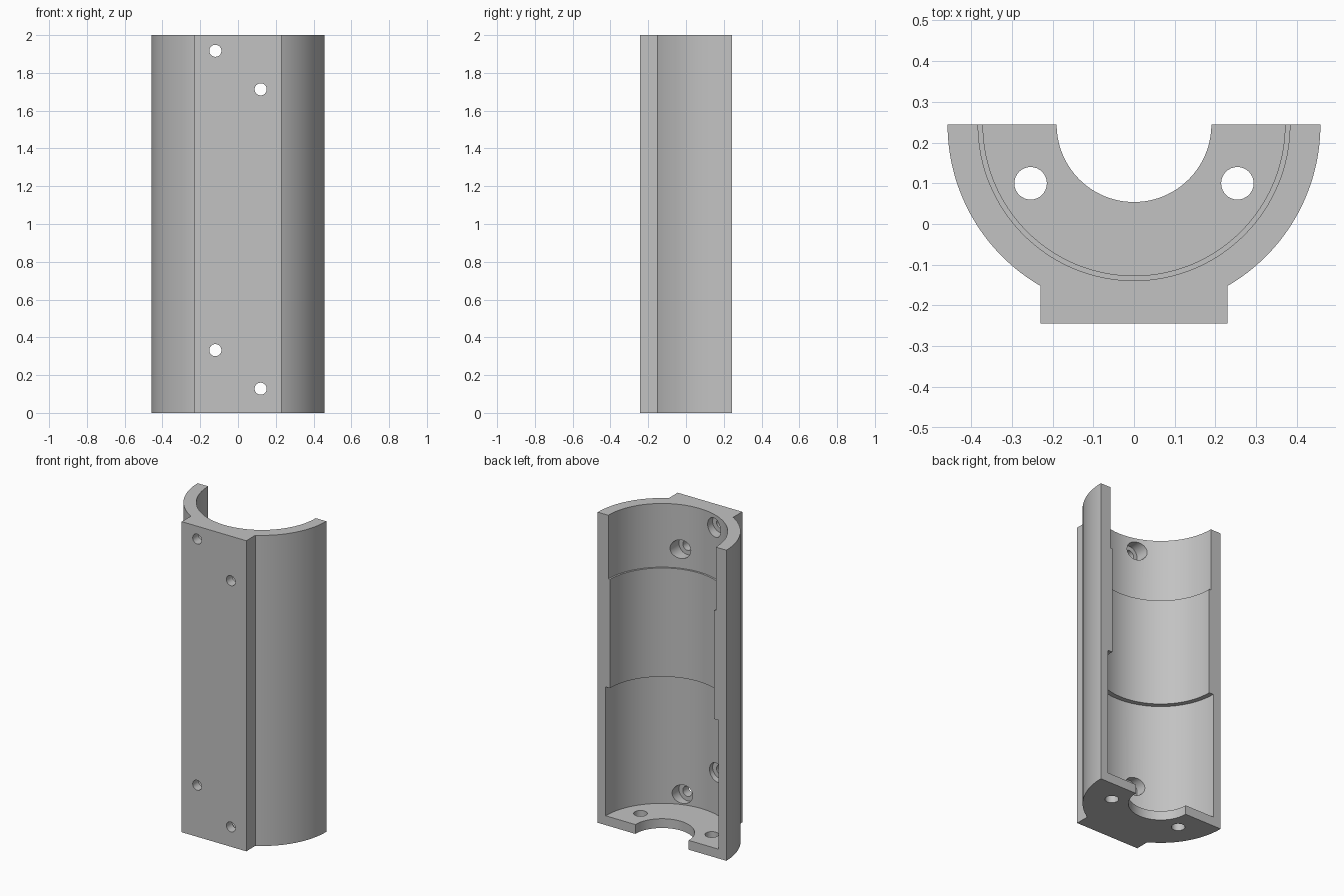
import bpy, bmesh, math

if "Cube" in bpy.data.objects:
    bpy.data.objects.remove(bpy.data.objects["Cube"], do_unlink=True)

HEIGHT = 2.0
BACK = 0.244          # split plane and bore axis
FRONT = -0.244        # mounting face
OUTER = 0.458
PAD = 0.23            # half width of the mounting pad

grey = bpy.data.materials.new("plain grey")
grey.use_nodes = True
colour = (0.54, 0.54, 0.54, 1)
grey.diffuse_color = colour
grey.node_tree.nodes["Principled BSDF"].inputs["Base Color"].default_value = colour


def half_shell():
    """Half round outline with a flat pad, extruded upward."""
    start = math.acos(PAD / OUTER)
    steps = 32
    right = [(OUTER * math.cos(a), BACK - OUTER * math.sin(a))
             for a in (start * i / steps for i in range(steps + 1))]
    right.append((PAD, FRONT))
    outline = right + [(-x, y) for x, y in reversed(right)]
    bm = bmesh.new()
    face = bm.faces.new([bm.verts.new((x, y, 0)) for x, y in outline])
    grown = bmesh.ops.extrude_face_region(bm, geom=[face])
    top = [v for v in grown["geom"] if isinstance(v, bmesh.types.BMVert)]
    bmesh.ops.translate(bm, verts=top, vec=(0, 0, HEIGHT))
    bmesh.ops.recalc_face_normals(bm, faces=bm.faces)
    mesh = bpy.data.meshes.new("half_shell")
    bm.to_mesh(mesh)
    bm.free()
    obj = bpy.data.objects.new("half_shell", mesh)
    bpy.context.collection.objects.link(obj)
    mesh.materials.append(grey)
    return obj


def drill(obj, radius, centre, length, along_y=False, sides=32):
    """Remove a cylinder from the object."""
    bpy.ops.mesh.primitive_cylinder_add(
        vertices=sides, radius=radius, depth=length, location=centre,
        rotation=(math.pi / 2 if along_y else 0, 0, 0))
    cutter = bpy.context.object
    cutter.name = "cutter"
    cutter.hide_render = True
    cutter.data.materials.append(grey)
    cut = obj.modifiers.new("drill", "BOOLEAN")
    cut.operation = "DIFFERENCE"
    cut.solver = "EXACT"
    cut.object = cutter
    bpy.context.view_layer.objects.active = obj
    bpy.ops.object.modifier_apply(modifier=cut.name)
    bpy.data.objects.remove(cutter, do_unlink=True)


shell = half_shell()

# Stepped bore and the opening in the floor: radius, bottom, top
for radius, low, high in [(0.402, 0.06, 0.89), (0.371, 0.8, 1.7),
                          (0.383, 1.59, 2.1), (0.19, -0.1, 0.2)]:
    drill(shell, radius, (0, BACK, (low + high) / 2), high - low, sides=128)

# Floor holes
for side in (-1, 1):
    drill(shell, 0.04, (side * 0.254, 0.1, 0), 0.3)

# Screw holes through the pad, with head pockets on the inside
POCKET = -0.185
for x, z in [(-0.12, 1.917), (0.12, 1.713), (-0.12, 0.332), (0.12, 0.128)]:
    drill(shell, 0.032, (x, -0.2, z), 0.4, along_y=True)
    drill(shell, 0.06, (x, POCKET + 0.1, z), 0.2, along_y=True)

# Smooth curved walls, sharp edges
bpy.ops.object.select_all(action="DESELECT")
shell.select_set(True)
bpy.context.view_layer.objects.active = shell
bpy.ops.object.shade_smooth_by_angle(angle=math.radians(25))
